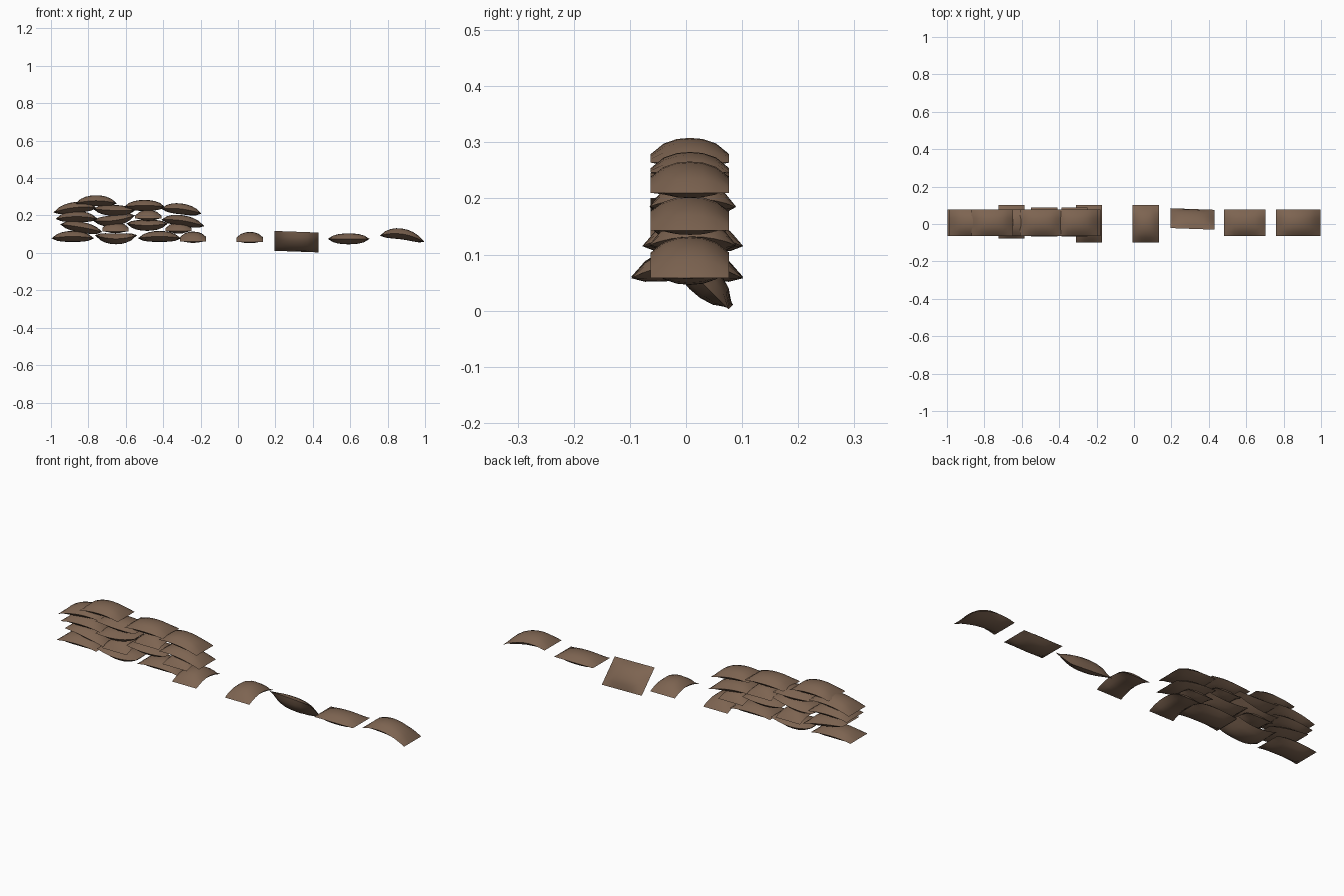
import bpy, bmesh, math
from mathutils import Matrix

if "Cube" in bpy.data.objects:
    bpy.data.objects.remove(bpy.data.objects["Cube"])

burlap = bpy.data.materials.new("brown_burlap")
burlap.diffuse_color = (0.205, 0.127, 0.082, 1)
burlap.use_nodes = True
burlap.node_tree.nodes["Principled BSDF"].inputs["Base Color"].default_value = burlap.diffuse_color

NU, NV = 8, 6


def bag(name, x0, x1, z, y=0.007, length=None, width=0.14, thick=0.058,
        slope=0.0, bend=0.0, endon=False, roll=0.0):
    """Pillow with a seam: z is seam height mid-bag, slope/bend shape its length."""
    lx = (0.2 if length is None else length) if endon else x1 - x0
    wy = x1 - x0 if endon else width
    bm = bmesh.new()
    rows = {}
    for side in (1, -1):
        for i in range(NU + 1):
            for j in range(NV + 1):
                u, v = 2 * i / NU - 1, 2 * j / NV - 1
                rim = i in (0, NU) or j in (0, NV)
                if rim and side == -1:
                    rows[side, i, j] = rows[1, i, j]
                    continue
                h = thick / 2 * (1 - abs(u) ** 2.6) ** 0.8 * (1 - abs(v) ** 2.2) ** 0.8
                pz = side * h + slope * u - bend * u * u
                rows[side, i, j] = bm.verts.new((u * lx / 2, v * wy / 2, pz))
        for i in range(NU):
            for j in range(NV):
                q = [rows[side, a, b] for a, b in
                     ((i, j), (i + 1, j), (i + 1, j + 1), (i, j + 1))]
                bm.faces.new(q if side == 1 else q[::-1])
    m = Matrix.Translation(((x0 + x1) / 2, y, z))
    m = m @ Matrix.Rotation(math.pi / 2 if endon else 0, 4, 'Z')
    m = m @ Matrix.Rotation(roll, 4, 'X')
    bm.transform(m)
    for f in bm.faces:
        f.smooth = True
    me = bpy.data.meshes.new(name)
    bm.to_mesh(me)
    bm.free()
    me.materials.append(burlap)
    ob = bpy.data.objects.new(name, me)
    bpy.context.collection.objects.link(ob)
    ob.select_set(True)
    bpy.context.view_layer.objects.active = ob
    bpy.ops.object.shade_smooth_by_angle(angle=math.radians(40))
    ob.select_set(False)


# Stacked wall, bottom course to top
bag("wall_1_bag_a", -0.997, -0.77, 0.088, bend=0.01)
bag("wall_1_bag_b", -0.765, -0.54, 0.075, bend=-0.02)
bag("wall_1_bag_c", -0.535, -0.305, 0.088, bend=0.01)
bag("wall_1_end_bag", -0.31, -0.17, 0.085, y=0.002, endon=True, bend=0.025)
bag("wall_2_bag_a", -0.95, -0.725, 0.137, slope=-0.02, bend=0.005)
bag("wall_2_end_bag_a", -0.725, -0.585, 0.135, y=0.012, length=0.18, endon=True, bend=0.02)
bag("wall_2_bag_b", -0.597, -0.375, 0.147, bend=-0.01)
bag("wall_2_end_bag_b", -0.388, -0.248, 0.132, y=0.012, length=0.155, endon=True, bend=0.015)
bag("wall_3_bag_a", -0.975, -0.75, 0.194, bend=0.012)
bag("wall_3_bag_b", -0.775, -0.55, 0.173, slope=0.014, bend=-0.014)
bag("wall_3_end_bag", -0.55, -0.41, 0.2, y=0.012, length=0.155, endon=True, bend=0.015)
bag("wall_3_bag_c", -0.41, -0.18, 0.172, slope=-0.017, bend=0.012)
bag("wall_4_bag_a", -0.987, -0.755, 0.243, slope=0.012, bend=0.015)
bag("wall_4_bag_b", -0.775, -0.55, 0.227, slope=-0.004, bend=-0.004)
bag("wall_4_bag_c", -0.61, -0.39, 0.254, bend=0.008)
bag("wall_4_bag_d", -0.41, -0.195, 0.235, slope=-0.013, bend=0.012)
bag("wall_5_bag", -0.87, -0.647, 0.279, bend=0.015)

# Loose bags laid out to the right
bag("loose_end_bag", -0.007, 0.134, 0.083, y=0.002, endon=True, bend=0.025)
bag("loose_tilted_bag", 0.195, 0.43, 0.06, y=0.027, width=0.15, slope=-0.006, roll=math.radians(-45))
bag("loose_flat_bag", 0.48, 0.703, 0.075)
bag("loose_bent_bag", 0.758, 0.997, 0.101, slope=-0.017, bend=0.026)
